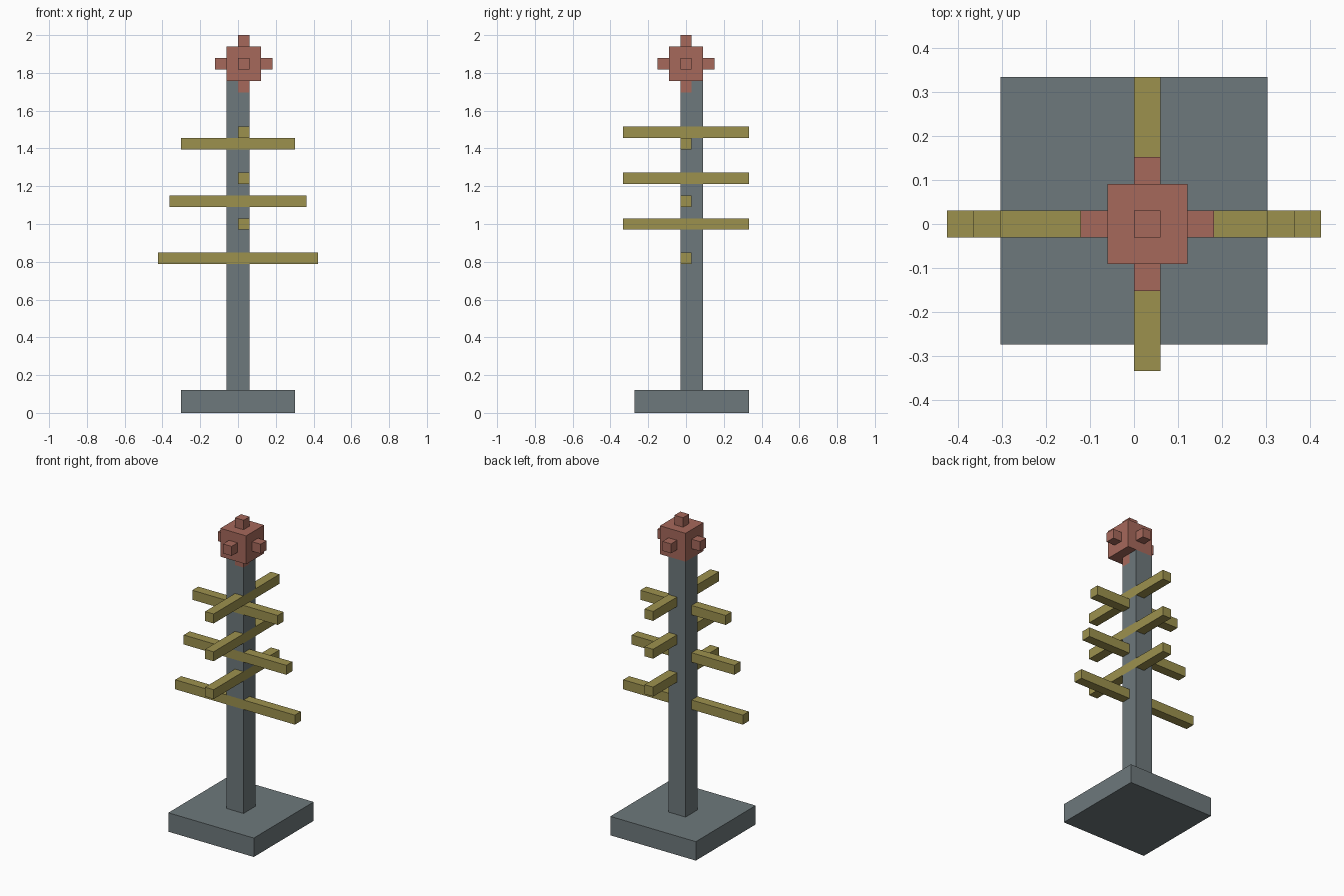
import bpy

if "Cube" in bpy.data.objects:
    bpy.data.objects.remove(bpy.data.objects["Cube"])

U = 2 / 33  # one grid cell; the model is 33 cells tall


def material(name, rgb):
    m = bpy.data.materials.new(name)
    m.diffuse_color = (*rgb, 1)
    m.use_nodes = True
    m.node_tree.nodes["Principled BSDF"].inputs["Base Color"].default_value = m.diffuse_color
    return m


GREY = material("slate_grey", (0.155, 0.190, 0.200))
OLIVE = material("olive", (0.335, 0.285, 0.076))
RED = material("brick_red", (0.380, 0.140, 0.105))


def box(name, x, y, z, mat=None):
    """Box from (min, max) ranges given in grid cells."""
    bpy.ops.mesh.primitive_cube_add(size=1)
    ob = bpy.context.object
    ob.name = name
    for v in ob.data.vertices:
        v.co = [(r[0] if c < 0 else r[1]) * U for c, r in zip(v.co, (x, y, z))]
    if mat:
        ob.data.materials.append(mat)
    return ob


# Base and pole
box("base", (-5, 5), (-4.5, 5.5), (0, 2), GREY)
pole = box("pole", (-1, 1), (-0.5, 1.5), (2, 29), GREY)


def notch(x, y, z):
    """Cut a slot in the pole so an inset bar sits flush with its faces."""
    cutter = box("notch_cutter", x, y, z)
    cutter.hide_render = True
    cutter.hide_viewport = True
    mod = pole.modifiers.new("notch", 'BOOLEAN')
    mod.operation = 'DIFFERENCE'
    mod.solver = 'EXACT'
    mod.object = cutter


# Side arms, shortening upwards, flush with the pole front
for z, half in ((13, 7), (18, 6), (23, 5)):
    box("side_arm", (-half, half), (-0.5, 0.5), (z, z + 1), OLIVE)
    notch((-2, 2), (-1, 0.5), (z, z + 1))

# Front-to-back arms, flush with the pole right side
for z in (16, 20, 24):
    box("cross_arm", (0, 1), (-5.5, 5.5), (z, z + 1), OLIVE)
    notch((0, 2), (-1, 2), (z, z + 1))

# Head cube with a knob on every side
box("head", (-1, 2), (-1.5, 1.5), (29, 32), RED)
box("head_knobs_side", (-2, 3), (-0.5, 0.5), (30, 31), RED)
box("head_knobs_front_back", (0, 1), (-2.5, 2.5), (30, 31), RED)
box("head_knobs_vertical", (0, 1), (-0.5, 0.5), (28, 33), RED)
notch((0, 2), (-1, 0.5), (28, 30))
